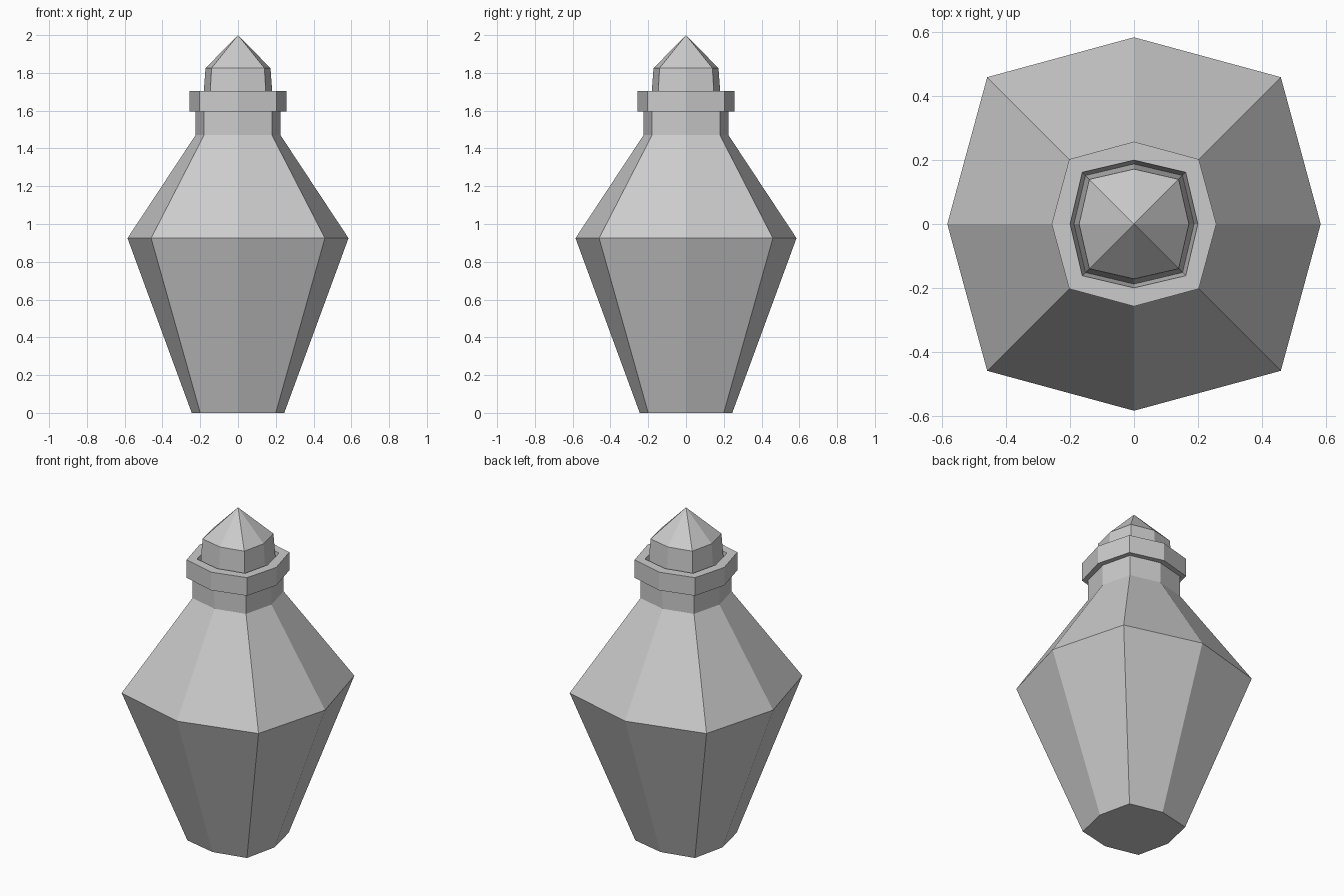
import bpy, bmesh

if "Cube" in bpy.data.objects:
    bpy.data.objects.remove(bpy.data.objects["Cube"])


def octagon(a, d):
    """Eight points: a = reach along the axes, d = corner offset on the diagonals."""
    return [(a, 0), (d, d), (0, a), (-d, d), (-a, 0), (-d, -d), (0, -a), (d, -d)]


def loft(name, rings, tip=None):
    """Skin octagonal rings (axis reach, diagonal, z) from start to end and cap them."""
    bm = bmesh.new()
    loops = [[bm.verts.new((x, y, z)) for x, y in octagon(a, d)] for a, d, z in rings]
    bm.faces.new(loops[0][::-1])
    for lo, hi in zip(loops, loops[1:]):
        for i in range(8):
            j = (i + 1) % 8
            bm.faces.new((lo[i], lo[j], hi[j], hi[i]))
    if tip is None:
        bm.faces.new(loops[-1])
    else:
        apex = bm.verts.new((0, 0, tip))
        for i in range(8):
            bm.faces.new((loops[-1][i], loops[-1][(i + 1) % 8], apex))
    mesh = bpy.data.meshes.new(name)
    bm.to_mesh(mesh)
    bm.free()
    obj = bpy.data.objects.new(name, mesh)
    bpy.context.collection.objects.link(obj)
    return obj


# Bottle: tapered body, shoulder, neck, collar and recessed mouth
loft("bottle", [
    (0.245, 0.20, 0.0),
    (0.585, 0.46, 0.925),
    (0.225, 0.18, 1.47),
    (0.225, 0.18, 1.595),
    (0.258, 0.203, 1.595),
    (0.258, 0.203, 1.705),
    (0.218, 0.176, 1.705),
    (0.20, 0.162, 1.705),
    (0.188, 0.152, 1.61),
])

# Stopper: slightly tapered plug with a pointed top
loft("stopper", [
    (0.188, 0.152, 1.61),
    (0.172, 0.14, 1.825),
], tip=2.0)
